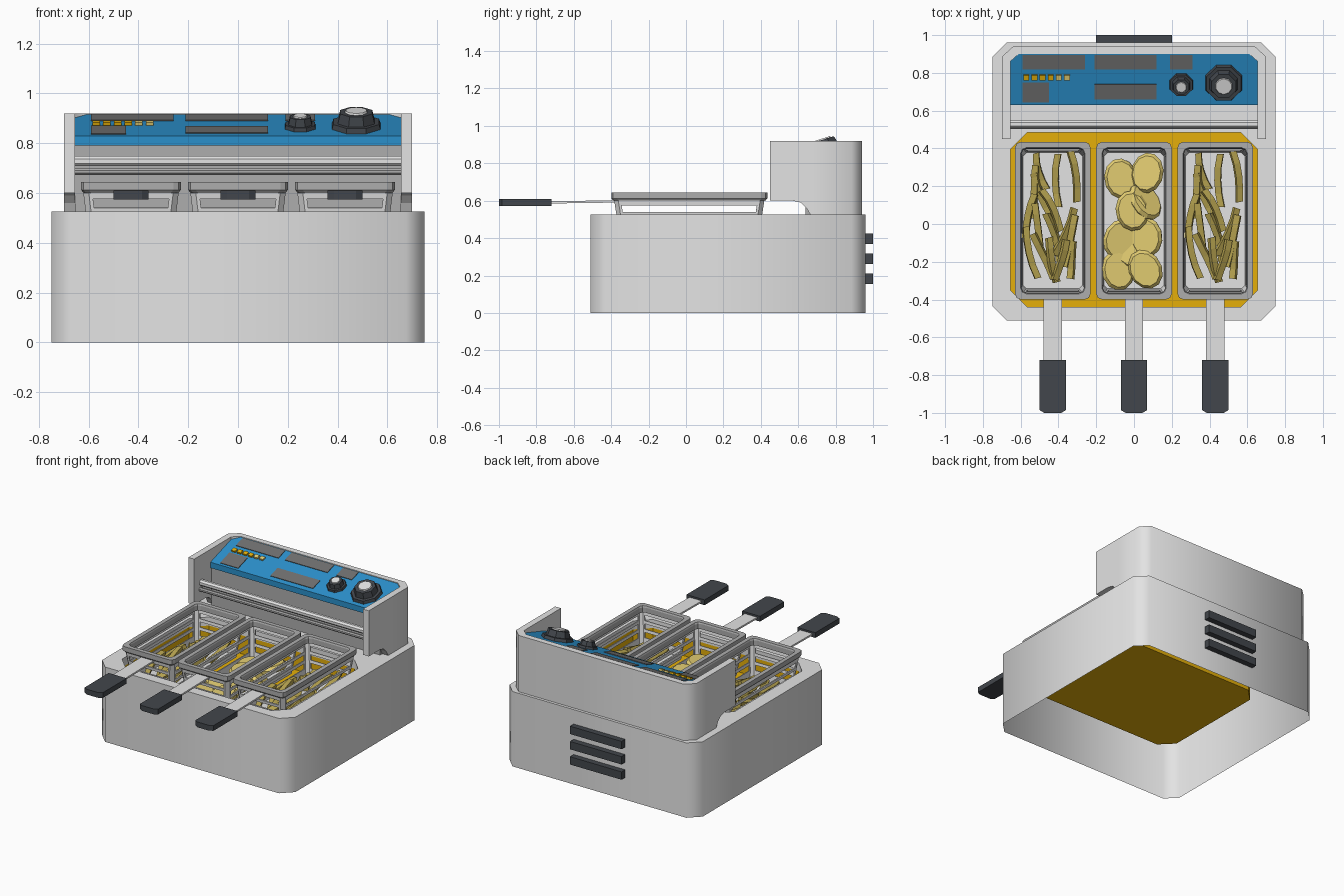
import bpy, bmesh, math, random
from mathutils import Matrix, Vector

if "Cube" in bpy.data.objects:
    bpy.data.objects.remove(bpy.data.objects["Cube"])

random.seed(4)

def mat(name, r, g, b):
    m = bpy.data.materials.new(name)
    m.diffuse_color = (r, g, b, 1)
    m.use_nodes = True
    m.node_tree.nodes["Principled BSDF"].inputs["Base Color"].default_value = m.diffuse_color
    return m

STEEL = mat("light steel", .77, .77, .77)
METAL = mat("basket metal", .42, .42, .42)
BLUE = mat("panel blue", .024, .28, .60)
OIL = mat("oil yellow", .78, .43, .003)
DARK = mat("dark plastic", .055, .062, .072)
LABEL = mat("label grey", .16, .16, .16)
FRY = mat("fries", .50, .39, .085)
CHIP = mat("chips", .78, .62, .17)

def finish(bm, name, m, smooth=None, M=None):
    if M:
        bm.transform(M)
    bmesh.ops.recalc_face_normals(bm, faces=bm.faces)
    me = bpy.data.meshes.new(name)
    bm.to_mesh(me)
    bm.free()
    me.materials.append(m)
    ob = bpy.data.objects.new(name, me)
    bpy.context.collection.objects.link(ob)
    if smooth:
        bpy.ops.object.select_all(action='DESELECT')
        ob.select_set(True)
        bpy.context.view_layer.objects.active = ob
        bpy.ops.object.shade_smooth_by_angle(angle=math.radians(smooth))
    return ob

def loft(loops, name, m, start=False, end=False, ring=False, skip=None, **kw):
    """Skin equal-sized loops; skip(i, j) leaves openings."""
    bm = bmesh.new()
    vs = [[bm.verts.new(p) for p in l] for l in loops]
    n = len(vs[0])
    for i in range(len(vs) if ring else len(vs) - 1):
        a, b = vs[i], vs[(i + 1) % len(vs)]
        for j in range(n):
            if not (skip and skip(i, j)):
                k = (j + 1) % n
                bm.faces.new((a[j], a[k], b[k], b[j]))
    if start:
        bm.faces.new(vs[0][::-1])
    if end:
        bm.faces.new(vs[-1])
    return finish(bm, name, m, **kw)

def rrect(x0, x1, y0, y1, r, z, seg=1):
    pts = []
    for q, (cx, cy) in enumerate(((x1-r, y1-r), (x0+r, y1-r), (x0+r, y0+r), (x1-r, y0+r))):
        for s in range(seg + 1):
            a = math.pi / 2 * (q + s / seg)
            pts.append((cx + r*math.cos(a), cy + r*math.sin(a), z))
    return pts

def box(name, m, x0, x1, y0, y1, z0, z1, M=None):
    l = lambda z: [(x0, y0, z), (x1, y0, z), (x1, y1, z), (x0, y1, z)]
    return loft([l(z0), l(z1)], name, m, True, True, M=M)

def extrude_x(name, m, prof, x0, x1):
    return loft([[(x, y, z) for y, z in prof] for x in (x0, x1)], name, m, True, True)

def cone(name, m, r1, r2, z0, z1, n, M):
    l = lambda r, z: [(r*math.cos(2*math.pi*(i+.5)/n), r*math.sin(2*math.pi*(i+.5)/n), z) for i in range(n)]
    return loft([l(r1, z0), l(r2, z1)], name, m, True, True, M=M)

# body: open-bottomed shell with a deck and a well
B = (-.75, .75, -.51, .96)
H = (-.655, .655, -.44, .485)
loft([rrect(*B, .075, 0), rrect(*B, .075, .525), rrect(*H, .09, .525), rrect(*H, .09, .465)],
     "body", STEEL, smooth=50)
# oil well, yellow inside
loft([rrect(*H, .09, .465), rrect(*H, .09, .335)], "oil_well", OIL, end=True)

# back vents
for i in range(3):
    box("back_vent", DARK, -.2, .2, .95, 1.0, .155 + i*.107, .21 + i*.107)

# control head: rear U shell and two notched side arms
U = [(-.70, .68), (-.70, .885), (-.64, .94), (.64, .94), (.70, .885), (.70, .68),
     (.655, .68), (.655, .86), (.61, .90), (-.61, .90), (-.655, .86), (-.655, .68)]
loft([[(x, y, z) for x, y in U] for z in (.525, .92)], "head_shell", STEEL, True, True, smooth=48)
ARM = [(.45, .60), (.45, .92), (.68, .92), (.68, .525), (.665, .525), (.645, .56), (.615, .59), (.57, .60)]
for s in (-1, 1):
    extrude_x("head_arm", STEEL, ARM, s*.655, s*.70)

# recessed housing, blue panel and cross rods
extrude_x("head_housing", METAL, [(.90, .525), (.90, .79), (.64, .79), (.64, .525)], -.655, .655)
extrude_x("control_panel", BLUE, [(.63, .79), (.63, .83), (.90, .915), (.90, .79)], -.655, .655)
for m, y, z, r in ((STEEL, .528, .728, .022), (METAL, .515, .685, .014)):
    cone("cross_rod", m, r, r, -.655, .655, 8,
         Matrix.Translation((0, y, z)) @ Matrix.Rotation(math.pi/2, 4, 'Y'))

# panel details are placed in the sloped panel plane
TILT = math.atan2(.085, .27)
def on_panel(x, y):
    return Matrix.Translation((x, y, .83 + (y - .63)*.085/.27)) @ Matrix.Rotation(TILT, 4, 'X')

for x0, x1, y0, y1 in ((-.59, -.26, .82, .895), (-.21, .12, .82, .895), (.19, .31, .82, .895),
                       (-.21, .12, .66, .74), (-.59, -.45, .645, .75)):
    w, h = (x1 - x0)/2, (y1 - y0)/2/math.cos(TILT)
    box("panel_label", LABEL, -w, w, -h, h, -.003, .004, on_panel((x0+x1)/2, (y0+y1)/2))
for i in range(6):
    box("indicator", OIL if i < 4 else CHIP, -.015, .015, -.014, .014, 0, .012,
        on_panel(-.57 + i*.043, .777))
for x, y, r, h in ((.25, .738, .068, .05), (.475, .748, .107, .068)):
    M = on_panel(x, y)
    cone("knob_flange", DARK, r, r*.93, -.005, h*.3, 8, M)
    cone("knob_grip", DARK, r*.75, r*.65, h*.3, h*.9, 8, M)
    cone("knob_cap", STEEL, r*.45, r*.4, h*.85, h, 10, M)

# baskets
CY = .0175
def basket_loop(cx, z):
    d = (.605 - z)*.12
    hx, hy, c, p = .192 - d, .402 - d*1.3, .022, .036
    return [(cx + x, CY + y, z) for x, y in (
        (hx, -hy+p), (hx, hy-p), (hx, hy-c), (hx-c, hy),
        (hx-p, hy), (-hx+p, hy), (-hx+c, hy), (-hx, hy-c),
        (-hx, hy-p), (-hx, -hy+p), (-hx, -hy+c), (-hx+c, -hy),
        (-hx+p, -hy), (hx-p, -hy), (hx-c, -hy), (hx, -hy+c))]

LEVELS = (.37, .43, .465, .485, .52, .54, .575, .605)
RIM = ((0, .645), (0, .612), (.01, .60), (.034, .60), (.034, .635), (.03, .645))

def basket(cx):
    ob = loft([basket_loop(cx, z) for z in LEVELS], "basket_cage", STEEL, start=True,
              skip=lambda i, j: i in (1, 3, 5) and j % 4 == 0)
    mod = ob.modifiers.new("thickness", 'SOLIDIFY')
    mod.thickness = .008
    loft([rrect(cx-.2+d, cx+.2-d, CY-.417+d, CY+.417-d, .03, z, 2) for d, z in RIM],
         "basket_rim", METAL, ring=True)
    # handle strap and grip
    extrude_x("handle_strap", STEEL, [(-.74, .585), (-.38, .59), (-.38, .602), (-.74, .597)], cx-.048, cx+.048)
    g = [(-.07, -.72), (-.07, -.985), (-.045, -1), (.045, -1), (.07, -.985), (.07, -.72)]
    loft([[(cx + x, y, z) for x, y in g] for z in (.573, .61)], "handle_grip", DARK, True, True)

for cx in (-.43, 0, .43):
    basket(cx)

# fries: bent square sticks (x offset, y, lean in degrees, length)
FRIES = [(-.06, .27, 15, .2), (.03, .22, 0, .28), (.11, .24, 10, .27), (-.10, .16, -6, .28), (-.05, .14, 20, .26),
         (-.01, .06, 28, .24), (-.12, .03, -14, .24), (.06, -.05, -20, .27), (-.11, -.16, 14, .28),
         (-.05, -.18, 22, .26), (.0, -.2, 14, .24), (.09, -.1, -14, .28), (.04, -.2, -12, .22), (-.08, -.02, 6, .24),
         (.10, -.2, -8, .2), (.0, -.08, 12, .26)]
def fry(cx, f, z, bend, roll):
    x, y, ang, ln = f
    loops = []
    for i in range(5):
        t = i/4 - .5
        loops.append([(bend*(1 - 4*t*t) + a*.017, t*ln, b*.013 + .02*math.sin(3*t + roll))
                      for a, b in ((-1, -1), (1, -1), (1, 1), (-1, 1))])
    M = (Matrix.Translation((cx + x, y + .01, z)) @ Matrix.Rotation(math.radians(ang), 4, 'Z')
         @ Matrix.Rotation(roll, 4, 'Y'))
    loft(loops, "fry", FRY, True, True, M=M)

for f in FRIES:
    z, bend, roll = random.uniform(.40, .45), random.uniform(-.02, .02), random.uniform(-.6, .6)
    for cx in (-.43, .43):
        fry(cx, f, z, bend, roll)

# chips: flat low-poly discs (x, y, z, lean, tilt)
CHIPS = [(-.07, .24, .41, 10, .1), (.07, .27, .43, -10, -.2), (.06, .12, .42, 35, .7), (-.01, .07, .45, 10, .1),
         (-.075, -.08, .41, -20, .2), (.065, -.07, .42, 5, -.3), (-.085, -.245, .41, 10, .2), (.06, -.24, .43, 30, -.15),
         (0, -.15, .40, 80, .1)]
for x, y, z, ang, tilt in CHIPS:
    M = (Matrix.Translation((x, y, z)) @ Matrix.Rotation(math.radians(ang), 4, 'Z')
         @ Matrix.Rotation(tilt, 4, 'Y') @ Matrix.Diagonal((.088, .108, .02, 1)))
    cone("potato_chip", CHIP, .95, 1, -1, 0, 12, M)
    cone("potato_chip_top", CHIP, 1, .85, 0, 1, 12, M)
